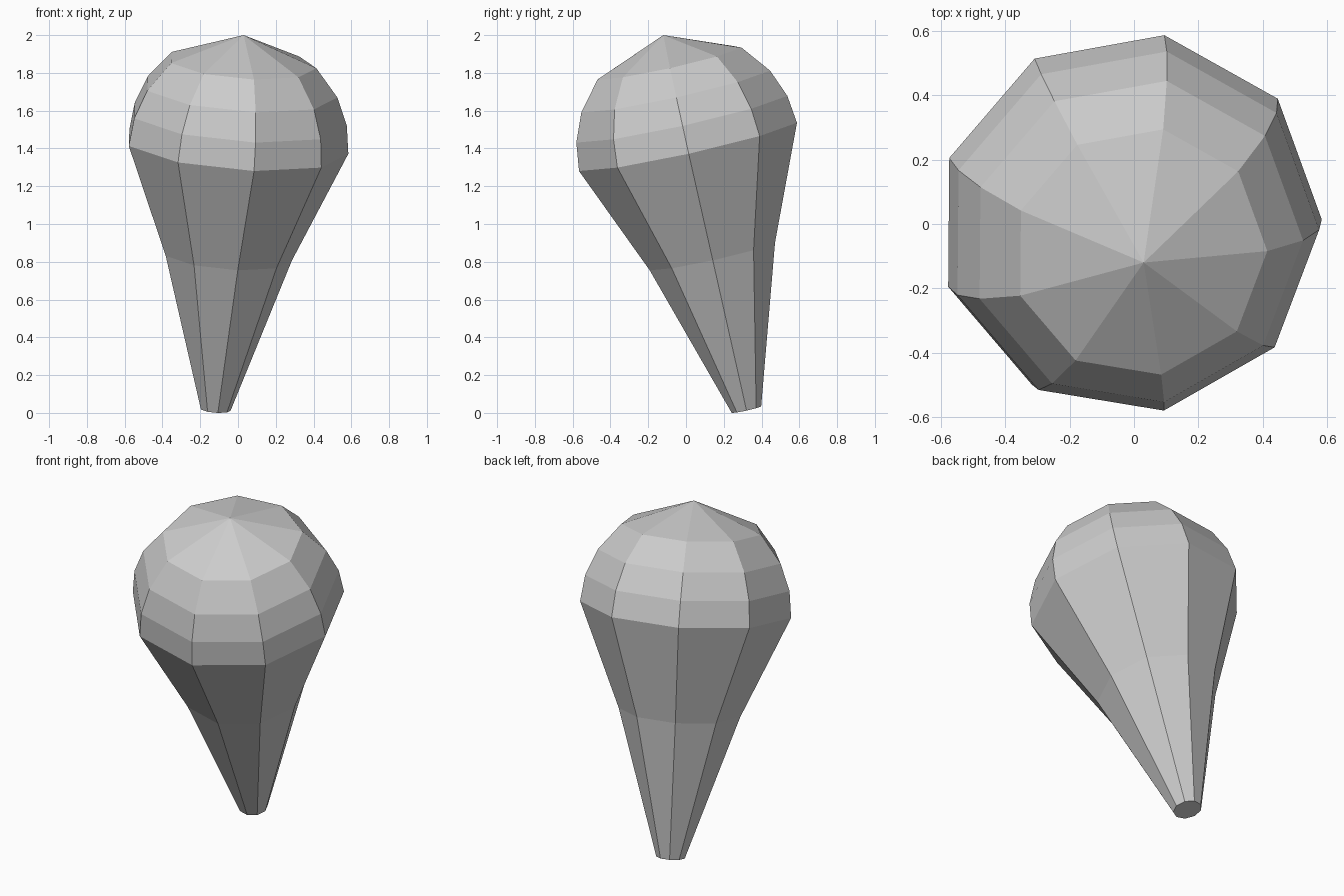
import bpy, bmesh, math
from mathutils import Vector

if "Cube" in bpy.data.objects:
    bpy.data.objects.remove(bpy.data.objects["Cube"])

SIDES = 9
BASE = Vector((-0.12, 0.32, 0.018))   # centre of the small end
TIP = Vector((0.03, -0.12, 2.0))      # top of the dome
LENGTH = (TIP - BASE).length
DOME = 0.6

# (height along axis, radius): tapered stem, then a dome cut at equal heights
profile = [(0.0, 0.081), (0.837, 0.345)]
for i in range(4):
    h = DOME * i / 4
    profile.append((LENGTH - DOME + h, math.sqrt(DOME ** 2 - h ** 2)))

# Nine-sided rings lofted along the leaning axis
rot = Vector((0, 0, 1)).rotation_difference(TIP - BASE)
bm = bmesh.new()
rings = []
for h, r in profile:
    ring = []
    for k in range(SIDES):
        a = math.tau * k / SIDES
        ring.append(bm.verts.new(BASE + rot @ Vector((r * math.cos(a), r * math.sin(a), h))))
    rings.append(ring)
for low, high in zip(rings, rings[1:]):
    for k in range(SIDES):
        n = (k + 1) % SIDES
        bm.faces.new((low[k], low[n], high[n], high[k]))

# Flat base cap and pointed crown
bm.faces.new(list(reversed(rings[0])))
tip = bm.verts.new(TIP)
for k in range(SIDES):
    bm.faces.new((rings[-1][k], rings[-1][(k + 1) % SIDES], tip))
bmesh.ops.recalc_face_normals(bm, faces=bm.faces)

mesh = bpy.data.meshes.new("tapered_bulb")
bm.to_mesh(mesh)
bm.free()
bpy.context.collection.objects.link(bpy.data.objects.new("tapered_bulb", mesh))
